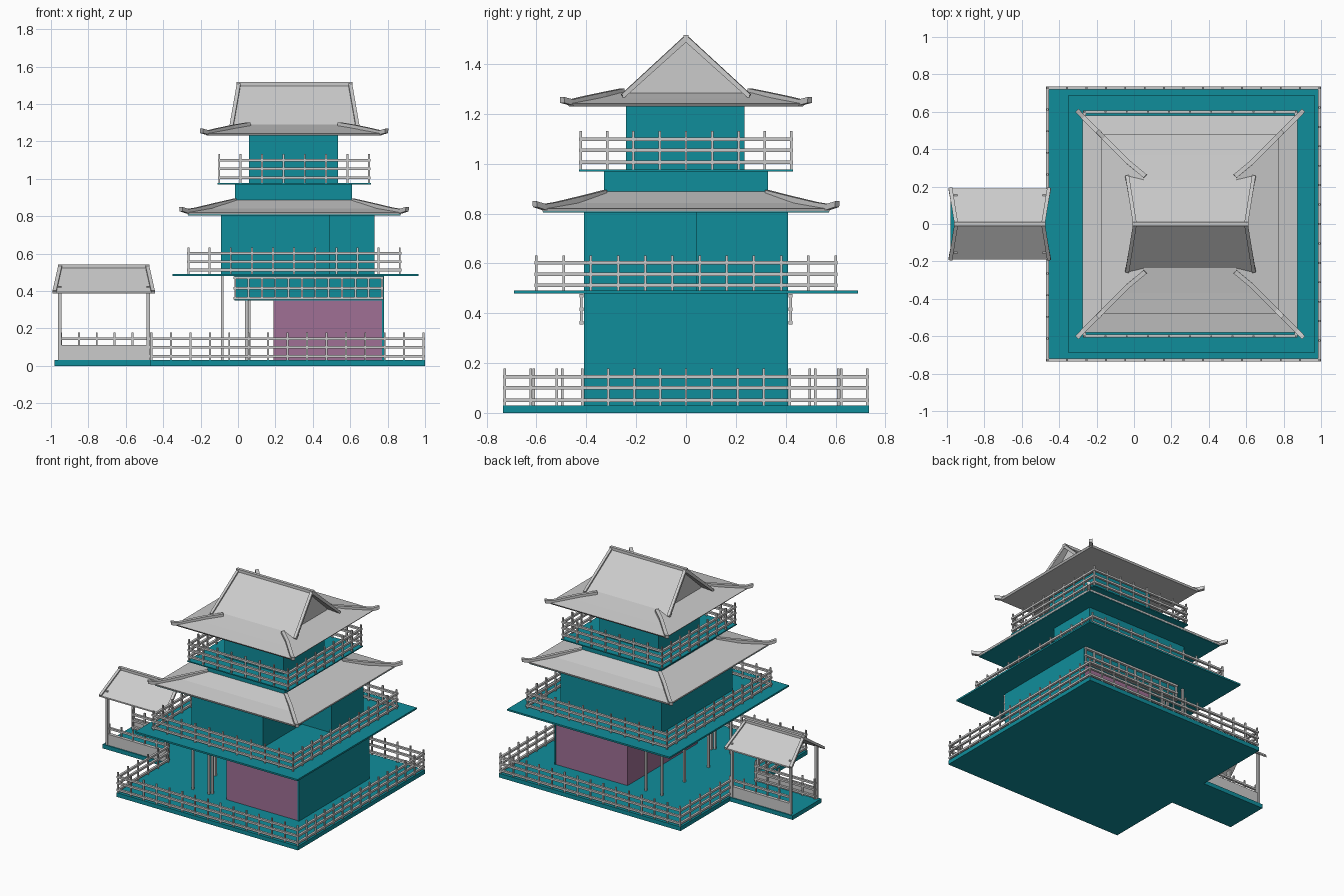
import bpy, bmesh
from mathutils import Vector

if "Cube" in bpy.data.objects:
    bpy.data.objects.remove(bpy.data.objects["Cube"])


def material(name, rgb):
    m = bpy.data.materials.new(name)
    m.diffuse_color = (*rgb, 1)
    m.use_nodes = True
    m.node_tree.nodes["Principled BSDF"].inputs["Base Color"].default_value = m.diffuse_color
    return m


TEAL = material("teal", (0.005, 0.27, 0.33))
PURPLE = material("purple", (0.35, 0.16, 0.30))
CX = 0.30  # tower axis


def finish(name, bm, mat=None):
    bmesh.ops.recalc_face_normals(bm, faces=bm.faces)
    me = bpy.data.meshes.new(name)
    bm.to_mesh(me)
    bm.free()
    ob = bpy.data.objects.new(name, me)
    bpy.context.collection.objects.link(ob)
    if mat:
        me.materials.append(mat)
    return ob


def add_box(bm, x0, x1, y0, y1, z0, z1):
    vs = bmesh.ops.create_cube(bm, size=1)["verts"]
    for v in vs:
        v.co = ((x0 + x1) / 2 + v.co.x * (x1 - x0),
                (y0 + y1) / 2 + v.co.y * (y1 - y0),
                (z0 + z1) / 2 + v.co.z * (z1 - z0))


def box(name, dims, mat=None):
    bm = bmesh.new()
    add_box(bm, *dims)
    return finish(name, bm, mat)


def prism(name, outline, z0, z1, mat=None):
    bm = bmesh.new()
    f = bm.faces.new([bm.verts.new((x, y, z0)) for x, y in outline])
    ext = bmesh.ops.extrude_face_region(bm, geom=[f])["geom"]
    bmesh.ops.translate(bm, vec=(0, 0, z1 - z0),
                        verts=[g for g in ext if isinstance(g, bmesh.types.BMVert)])
    return finish(name, bm, mat)


def add_bar(bm, pts, w, h):
    """Square bar swept along a path."""
    pts = [Vector(p) for p in pts]
    d = pts[-1] - pts[0]
    side = Vector((-d.y, d.x, 0)).normalized() * w / 2
    up = d.normalized().cross(side).normalized() * h / 2
    rings = [[bm.verts.new(p + a * side + b * up)
              for a, b in ((-1, -1), (1, -1), (1, 1), (-1, 1))] for p in pts]
    for r, s in zip(rings, rings[1:]):
        for i in range(4):
            bm.faces.new((r[i], r[(i + 1) % 4], s[(i + 1) % 4], s[i]))
    bm.faces.new(rings[0])
    bm.faces.new(rings[-1])


def railing(name, path, z, rails, post_h, step=0.105):
    """Posts and three rails along an axis-aligned path."""
    bm = bmesh.new()
    for (xa, ya), (xb, yb) in zip(path, path[1:]):
        n = max(1, round((abs(xb - xa) + abs(yb - ya)) / step))
        for i in range(n + 1):
            x, y = xa + (xb - xa) * i / n, ya + (yb - ya) * i / n
            add_box(bm, x - .005, x + .005, y - .005, y + .005, z, z + post_h)
        for r in rails:
            add_box(bm, min(xa, xb) - .008, max(xa, xb) + .008,
                    min(ya, yb) - .008, max(ya, yb) + .008, z + r - .007, z + r + .007)
    return finish(name, bm)


def rect(hx, hy):
    return [(CX - hx, -hy), (CX + hx, -hy), (CX + hx, hy), (CX - hx, hy), (CX - hx, -hy)]


def hip_skirt(name, rings):
    """Four-sided skirt roof from (half x, half y, z) rings, closed below and above."""
    bm = bmesh.new()
    vs = [[bm.verts.new((x, y, z)) for x, y in rect(hx, hy)[:4]] for hx, hy, z in rings]
    for a, b in zip(vs, vs[1:]):
        for i in range(4):
            bm.faces.new((a[i], a[(i + 1) % 4], b[(i + 1) % 4], b[i]))
    bm.faces.new(vs[0])
    bm.faces.new(vs[-1])
    return finish(name, bm)


def hip_bars(name, profile):
    """Upturned ridge bars on the four corners."""
    bm = bmesh.new()
    for sx in (-1, 1):
        for sy in (-1, 1):
            add_bar(bm, [(CX + sx * hx, sy * hy, z) for hx, hy, z in profile], .024, .024)
    return finish(name, bm)


def gable_roof(name, cx, top, bottom, t):
    """Two sloping slabs, wider at the eaves, with verge and ridge bars.
    top = (half x, z), bottom = (half x, half y, z)"""
    bm = bmesh.new()
    (tx, tz), (bx, by, bz) = top, bottom
    for s in (-1, 1):
        lo = [bm.verts.new((cx + x, s * y, z)) for x, y, z in
              ((-tx, 0, tz - t), (tx, 0, tz - t), (bx, by, bz - t * .7), (-bx, by, bz - t * .7))]
        hi = [bm.verts.new((cx + x, s * y, z)) for x, y, z in
              ((-tx, 0, tz), (tx, 0, tz), (bx, by, bz), (-bx, by, bz))]
        bm.faces.new(lo)
        bm.faces.new(hi)
        for i in range(4):
            j = (i + 1) % 4
            bm.faces.new((lo[i], lo[j], hi[j], hi[i]))
    finish(name, bm)
    bm = bmesh.new()
    add_bar(bm, [(cx - tx - .005, 0, tz), (cx + tx + .005, 0, tz)], .022, .02)
    for sx in (-1, 1):
        for sy in (-1, 1):
            add_bar(bm, [(cx + sx * (tx - .008), 0, tz),
                         (cx + sx * (bx - .012), sy * by, bz)], .02, .016)
    finish(name + "_ridge_bars", bm)


# Ground platform with gate extension
prism("platform", [(-.47, -.735), (1, -.735), (1, .735), (-.47, .735),
                   (-.47, .165), (-.98, .165), (-.98, -.165), (-.47, -.165)], 0, .03, TEAL)
railing("platform_railing", [(-.462, -.15), (-.462, -.727), (.992, -.727),
                             (.992, .727), (-.462, .727), (-.462, .15)],
        .03, (.02, .07, .115), .148)

# Ground floor: purple room, teal end wall, overhanging band
box("ground_room", (.19, .772, -.405, .405, .03, .355), PURPLE)
box("ground_end_wall", (.77, .78, -.41, .41, .03, .48), TEAL)
box("overhang_band", (-.02, .775, -.41, .41, .35, .48), TEAL)
for s in (-1, 1):
    railing("band_lattice", [(-.015, s * .42), (.77, s * .42)], .355, (.007, .06, .115), .12, .07)
bm = bmesh.new()
for x, y, top in ((-.085, .4, .48), (-.085, .14, .48), (.045, .4, .36), (.06, .38, .36)):
    for s in (-1, 1):
        add_box(bm, x - .007, x + .007, s * y - .007, s * y + .007, .03, top)
finish("support_columns", bm)

# Second floor with notched front right corner
box("second_floor_slab", (-.35, .965, -.69, .69, .48, .492), TEAL)
railing("second_floor_railing", rect(.565, .6), .492, (.02, .065, .11), .14, .114)
prism("second_floor_walls", [(-.09, -.41), (.49, -.41), (.49, .04), (.73, .04),
                             (.73, .41), (-.09, .41)], .49, .815, TEAL)

# Lower roof
hip_skirt("lower_roof", [(.57, .575, .808), (.575, .58, .82), (.45, .455, .842), (.31, .325, .888)])
box("lower_roof_soffit", (CX - .568, CX + .568, -.573, .573, .804, .81), TEAL)
hip_bars("lower_roof_hips", [(.605, .607, .838), (.57, .57, .826), (.52, .52, .834),
                             (.42, .42, .858), (.315, .325, .882)])

# Third floor
box("third_floor_base", (-.015, .61, -.33, .33, .86, .97), TEAL)
box("third_floor_slab", (-.11, .71, -.43, .43, .968, .976), TEAL)
railing("third_floor_railing", rect(.4, .422), .976, (.03, .078, .122), .155, .108)
box("third_floor_walls", (.06, .535, -.24, .235, .97, 1.24), TEAL)

# Upper roof: hipped skirt with a gable on top
hip_skirt("upper_roof_skirt", [(.465, .47, 1.23), (.475, .478, 1.242),
                               (.37, .37, 1.262), (.235, .225, 1.292)])
hip_bars("upper_roof_hips", [(.495, .497, 1.256), (.46, .46, 1.246), (.41, .41, 1.258),
                             (.33, .33, 1.275), (.24, .255, 1.29)])
gable_roof("upper_gable", CX + .002, (.305, 1.507), (.35, .255, 1.272), .02)
bm = bmesh.new()
for x in (.03, .57):
    bm.faces.new([bm.verts.new((x, y, z)) for y, z in ((-.235, 1.275), (.235, 1.275), (0, 1.495))])
finish("gable_walls", bm)

# Gatehouse
gable_roof("gate_roof", -.718, (.24, .532), (.275, .19, .395), .014)
bm = bmesh.new()
for x in (-.953, -.48):
    for y in (-.15, .15):
        add_box(bm, x - .009, x + .009, y - .009, y + .009, .03, .425)
finish("gate_posts", bm)
for s in (-1, 1):
    y = s * .15
    box("gate_low_wall", (-.953, -.47, y - .007, y + .007, .03, .11))
    railing("gate_railing", [(-.945, s * .135), (-.47, s * .135)], .03, (.02, .07, .115), .148)
